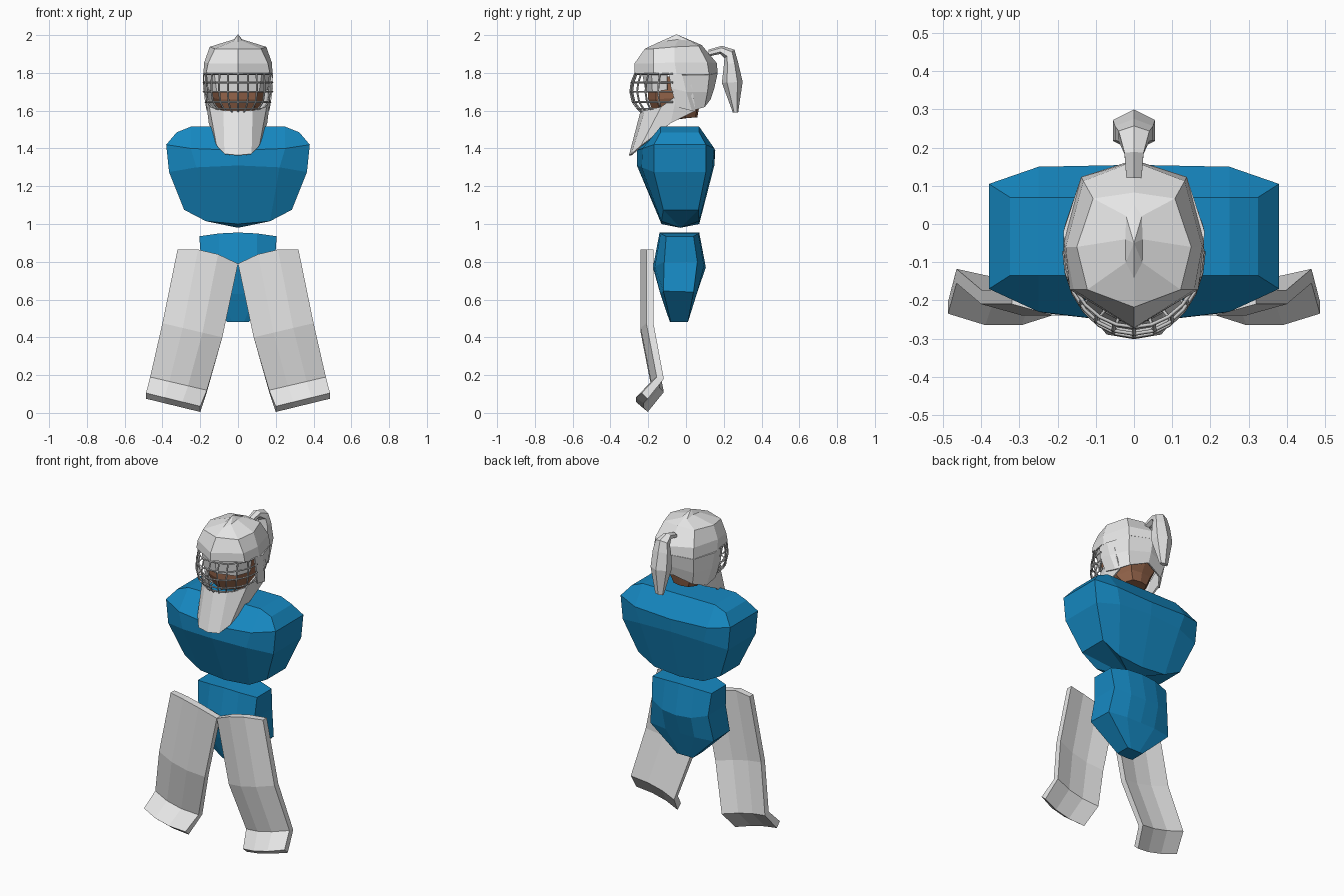
import bpy, bmesh, math
from mathutils import Vector


def material(name, rgb):
    m = bpy.data.materials.new(name)
    m.diffuse_color = (*rgb, 1)
    return m


WHITE = material("white", (0.8, 0.8, 0.8))
BLUE = material("blue", (0.008, 0.25, 0.54))
SKIN = material("skin", (0.30, 0.13, 0.07))
STEEL = material("cage grey", (0.6, 0.6, 0.6))


def sym(half):
    """Complete a half section (x >= 0) with its mirror image."""
    return half + [(-x, y, z) for x, y, z in reversed(half) if x > 0]


def loft(name, rows, mat, closed=True, start=None, end=None, thick=0):
    """Skin rows of points. start/end: None = open, 'strip' = quad cap, point = fan."""
    bm = bmesh.new()
    vs = [[bm.verts.new(p) for p in r] for r in rows]
    n = len(rows[0])
    for a, b in zip(vs, vs[1:]):
        for i in range(n if closed else n - 1):
            j = (i + 1) % n
            bm.faces.new((a[i], a[j], b[j], b[i]))
    for r, cap in ((vs[0], start), (vs[-1], end)):
        if cap == 'strip':
            for i in range(n // 2 - 1):
                bm.faces.new((r[i], r[i + 1], r[n - 2 - i], r[n - 1 - i]))
        elif cap:
            c = bm.verts.new(cap)
            for i in range(n):
                bm.faces.new((r[i], r[(i + 1) % n], c))
    bmesh.ops.recalc_face_normals(bm, faces=bm.faces)
    me = bpy.data.meshes.new(name)
    bm.to_mesh(me)
    bm.free()
    me.materials.append(mat)
    ob = bpy.data.objects.new(name, me)
    bpy.context.collection.objects.link(ob)
    if thick:
        s = ob.modifiers.new("thickness", 'SOLIDIFY')
        s.thickness, s.offset = thick, 0
    return ob


def body_ring(half):
    r = sym(half)
    return r[-2:] + r[:-2]


# Chest
loft("chest", [body_ring(h) for h in (
    [(0, -.135, 1.515), (.25, -.135, 1.515), (.325, -.135, 1.485),
     (.325, .07, 1.485), (.25, .07, 1.515), (0, .07, 1.515)],
    [(0, -.26, 1.39), (.25, -.23, 1.40), (.38, -.17, 1.42),
     (.38, .105, 1.42), (.25, .15, 1.40), (0, .155, 1.39)],
    [(0, -.26, 1.31), (.22, -.235, 1.30), (.365, -.17, 1.275),
     (.365, .105, 1.275), (.22, .14, 1.30), (0, .15, 1.31)],
    [(0, -.13, 1.0), (.17, -.13, 1.015), (.285, -.12, 1.075),
     (.285, .065, 1.075), (.17, .07, 1.015), (0, .07, 1.0)])],
    BLUE, start='strip', end=(0, -.03, .98))

# Pelvis
loft("pelvis", [body_ring(h) for h in (
    [(0, -.14, .955), (.1, -.135, .95), (.205, -.105, .935),
     (.205, .04, .935), (.1, .065, .95), (0, .07, .955)],
    [(0, -.175, .77), (.1, -.165, .775), (.195, -.115, .80),
     (.195, .06, .80), (.1, .095, .775), (0, .105, .77)],
    [(0, -.136, .63), (.1, -.135, .63), (.22, -.12, .645),
     (.22, .04, .64), (.1, .06, .64), (0, .06, .64)],
    [(0, -.085, .48), (.03, -.085, .48), (.055, -.08, .48),
     (.055, .01, .48), (.03, .01, .48), (0, .01, .48)])],
    BLUE, start='strip', end='strip')

# Leg pads: outer x,z / inner x,z / front y / back y / drop of the back edge / top bump
PAD_ROWS = [(.32, .865, 0, .79, -.24, -.195, 0, .025),
            (.40, .475, .083, .40, -.24, -.195, 0, 0),
            (.465, .19, .165, .12, -.185, -.14, .01, 0),
            (.487, .105, .20, .035, -.265, -.225, .03, 0)]
for side, sx in (("right", -1), ("left", 1)):
    rows = []
    for ox, oz, ix, iz, yf, yb, drop, bump in PAD_ROWS:
        front, back = [], []
        for t, bow in ((0, .03), (.34, 0), (.67, 0), (1, .03)):
            x = sx * (ox + (ix - ox) * t)
            z = oz + (iz - oz) * t + (bump if bow == 0 else 0)
            front.append((x, yf + bow, z))
            back.append((x, yb + bow * .75, z - drop))
        rows.append(front + back[::-1])
    loft(side + "_leg_pad", rows, WHITE, start='strip', end='strip')

# Head and neck inside the helmet
loft("head", [sym(h) for h in (
    [(0, -.07, 1.55), (.05, -.05, 1.555), (.075, 0, 1.56), (.05, .05, 1.565), (0, .06, 1.565)],
    [(0, -.17, 1.58), (.08, -.13, 1.59), (.11, -.02, 1.60), (.07, .06, 1.62), (0, .07, 1.62)],
    [(0, -.20, 1.66), (.10, -.16, 1.66), (.14, -.02, 1.67), (.09, .09, 1.67), (0, .10, 1.67)],
    [(0, -.20, 1.78), (.11, -.16, 1.78), (.15, -.02, 1.78), (.10, .10, 1.78), (0, .12, 1.78)])],
    SKIN, start='strip', end='strip')

# Helmet dome with its crest and brim
loft("helmet_dome", [sym(h) for h in (
    [(0, -.14, 1.96), (.02, -.10, 1.966), (.02, -.04, 1.974), (.02, .02, 1.966), (0, .05, 1.957)],
    [(0, -.215, 1.925), (.12, -.17, 1.925), (.147, -.06, 1.935), (.105, .065, 1.94), (0, .08, 1.945)],
    [(0, -.268, 1.85), (.155, -.17, 1.85), (.175, -.06, 1.855), (.13, .11, 1.855), (0, .16, 1.85)],
    [(0, -.27, 1.80), (.165, -.17, 1.80), (.18, -.05, 1.79), (.135, .12, 1.79), (0, .163, 1.80)])],
    WHITE, start=(0, -.05, 2.0), thick=.008)

# Back and ear panels of the helmet
loft("helmet_back", [sym(h) for h in (
    [(.175, -.09, 1.80), (.18, -.02, 1.79), (.135, .12, 1.79), (0, .163, 1.80)],
    [(.18, -.08, 1.72), (.175, 0, 1.70), (.13, .11, 1.70), (0, .145, 1.72)],
    [(.165, -.05, 1.62), (.16, .03, 1.60), (.11, .095, 1.62), (0, .125, 1.66)])],
    WHITE, closed=False, thick=.01)

# Forehead lining behind the cage
loft("forehead_panel", [sym(h) for h in (
    [(.165, -.10, 1.81), (.125, -.18, 1.81), (0, -.23, 1.81)],
    [(.155, -.10, 1.71), (.11, -.175, 1.70), (0, -.21, 1.70)])],
    WHITE, closed=False, thick=.008)

# Chin and throat guard
loft("throat_guard", [sym(h) for h in (
    [(.165, .03, 1.74), (.168, -.05, 1.68), (.147, -.13, 1.62), (.075, -.215, 1.60), (0, -.235, 1.60)],
    [(.145, .05, 1.60), (.15, -.08, 1.535), (.11, -.235, 1.415), (.07, -.285, 1.37), (0, -.297, 1.363)])],
    WHITE, closed=False, thick=.01)

# Ponytail: centre y, z / along-section direction angle / half thickness / half width
tail = []
for y, z, ang, t, w in ((.12, 1.905, 90, .018, .02), (.185, 1.922, 80, .022, .025),
                        (.23, 1.90, 40, .035, .04), (.238, 1.85, 10, .038, .05),
                        (.245, 1.75, 3, .055, .055), (.262, 1.59, 0, .014, .025)):
    a = math.radians(ang)
    ring = []
    for k in range(6):
        c, s = math.cos(k * math.pi / 3), math.sin(k * math.pi / 3)
        ring.append((w * s / .866, y + t * c * math.cos(a), z + t * c * math.sin(a)))
    tail.append(ring)
loft("ponytail", tail, WHITE, start='strip', end='strip')

# Face cage: bars follow a bulging surface given by height, half width and front y
LEVELS = [(1.795, .18, -.27), (1.75, .183, -.288), (1.70, .183, -.295),
          (1.645, .172, -.282), (1.61, .14, -.255), (1.585, .09, -.23)]


def cage_point(level, deg):
    z, w, f = level
    a = math.radians(deg)
    return Vector((w * math.sin(a), -.07 + (f + .07) * math.cos(a), z))


bars = [[cage_point(l, d) for d in range(-90, 91, 15)] for l in LEVELS[:4]]
bars += [[cage_point(l, d) for d in range(-75, 76, 15)] for l in LEVELS[4:]]
bars += [[cage_point(l, d) for l in LEVELS] for d in (-70, -50, -33, -17, 0, 17, 33, 50, 70)]
cu = bpy.data.curves.new("face_cage", 'CURVE')
cu.dimensions = '3D'
cu.bevel_depth = .005
cu.bevel_resolution = 0
cu.use_fill_caps = True
for pts in bars:
    sp = cu.splines.new('POLY')
    sp.points.add(len(pts) - 1)
    for p, v in zip(sp.points, pts):
        p.co = (*v, 1)
cu.materials.append(STEEL)
cage = bpy.data.objects.new("face_cage", cu)
bpy.context.collection.objects.link(cage)
bpy.context.view_layer.objects.active = cage
cage.select_set(True)
bpy.ops.object.convert(target='MESH')
